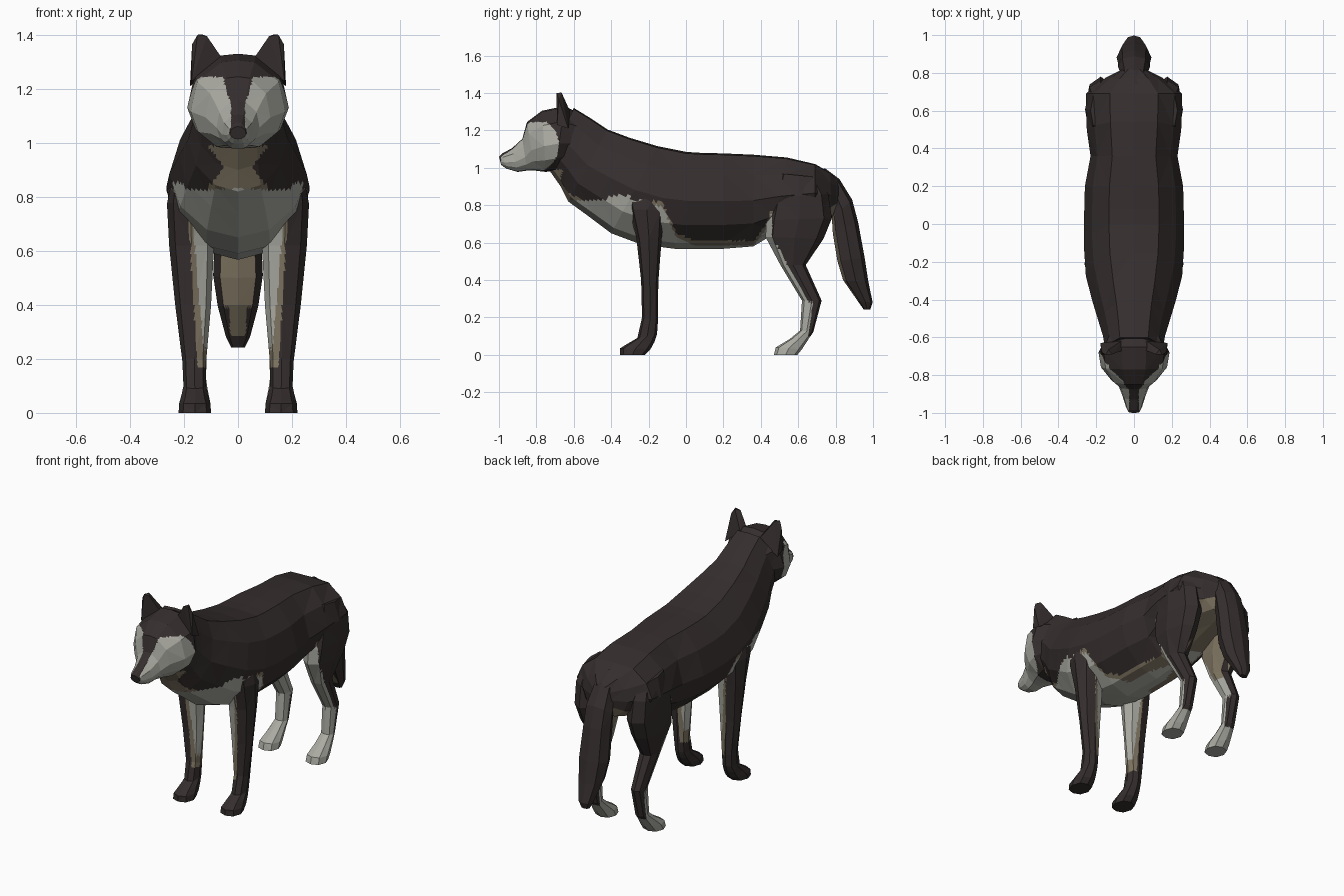
import bpy, bmesh, math

def material(name, rgb):
    m = bpy.data.materials.new(name)
    m.diffuse_color = (*rgb, 1)
    return m

MATS = [material("dark fur", (0.036, 0.027, 0.027)),
        material("pale fur", (0.40, 0.40, 0.36)),
        material("tan fur", (0.21, 0.175, 0.12))]
DARK, PALE, TAN = 0, 1, 2

def ring(half):
    """Mirror a half cross-section of (width, height) fractions."""
    return half + [(-u, t) for u, t in reversed(half[1:-1])]

TORSO = ring([(0, 1), (.5, .985), (.84, .78), (1, .5), (.84, .25), (.45, .06), (0, 0)])
HEAD = ring([(0, 1), (.35, .98), (.86, .76), (1, .42), (.84, .19), (.45, .02), (0, 0)])
LIMB = ring([(0, 1), (.72, .88), (1, .5), (.72, .12), (0, 0)])

def finish(name, bm, rule):
    bmesh.ops.recalc_face_normals(bm, faces=bm.faces)
    bm.normal_update()
    for f in bm.faces:
        f.material_index = rule(f.calc_center_median(), f.normal)
    me = bpy.data.meshes.new(name)
    bm.to_mesh(me)
    bm.free()
    for m in MATS:
        me.materials.append(m)
    ob = bpy.data.objects.new(name, me)
    bpy.context.collection.objects.link(ob)

def loft(name, sections, shape, rule, xc_sign=1, cuts=6):
    """Section: y,z of one edge, y,z of the opposite edge, half width, centre x."""
    bm = bmesh.new()
    rings = []
    for ya, za, yb, zb, hw, xc in sections:
        rings.append([bm.verts.new((xc_sign * (xc + u * hw), yb + (ya - yb) * t,
                                    zb + (za - zb) * t)) for u, t in shape])
    n = len(shape)
    for a, b in zip(rings, rings[1:]):
        for i in range(n):
            bm.faces.new((a[i], a[(i + 1) % n], b[(i + 1) % n], b[i]))
    # fine flat pieces so the fur markings get clean borders
    bmesh.ops.triangulate(bm, faces=bm.faces)
    bmesh.ops.subdivide_edges(bm, edges=bm.edges, cuts=cuts, use_grid_fill=True)
    bmesh.ops.holes_fill(bm, edges=[e for e in bm.edges if e.is_boundary], sides=0)
    finish(name, bm, rule)

def lerp_table(v, table):
    for (a, p), (b, q) in zip(table, table[1:]):
        if v <= b:
            return p + (q - p) * max(0, (v - a) / (b - a))
    return table[-1][1]

# Fur markings
def torso_rule(c, n):
    x = abs(c.x)
    if c.y < -.3 and c.z >= .83:
        if c.z < .99 and n.z < -.1 and x < .05 + .8 * abs(c.z - .91):
            return TAN
        return PALE if c.y > -.42 and c.z < .85 else DARK
    edge = lerp_table(c.y, [(-.3, .83), (-.13, .82), (-.05, .65), (.05, .61),
                            (.36, .61), (.42, .68), (.46, .78)])
    if c.y > .46:
        return TAN if n.z < -.35 and x < .16 else DARK
    if c.z > edge:
        return DARK
    return TAN if c.y > -.2 and c.z > edge - .025 else PALE

def head_rule(c, n):
    x = abs(c.x)
    if c.y < -.988 and c.z > 1.03:
        return DARK
    stripe = .026 + max(0, c.z - 1.14) * .3
    if x < stripe and c.z > 1.035 and n.z > -.2:
        return DARK
    inside = ((c.y + .83) / .15) ** 2 + ((c.z - 1.12) / .15) ** 2 < 1
    return PALE if c.z < 1.245 and (inside or c.y < -.83) else DARK

def front_leg_rule(c, n):
    x = abs(c.x)
    if c.z < .17:
        return DARK
    if x < .105 + .09 * c.z and c.z > .24:
        return PALE
    return TAN if x < .14 + .06 * c.z else DARK

def hind_leg_rule(c, n):
    inner = n.x * (1 if c.x > 0 else -1) < -.4
    if c.z < .1:
        return PALE
    if c.z < .28:
        return DARK if c.y > .652 + .16 * (c.z - .1) else PALE
    front = .43 + max(0, .63 - c.z) * .56
    if c.z < .76 and c.y < front + .03:
        return PALE
    if inner and c.y < front + .2:
        return TAN if c.z > .42 else PALE
    return DARK

def tail_rule(c, n):
    if n.y < -.5 and (.39 < c.z < .75 and abs(c.x) < .066 or .29 < c.z <= .39 and abs(c.x) < .03):
        return TAN
    return DARK

# Body and neck
loft("body", [
    (-.60, 1.32, -.74, 1.00, .15, 0), (-.51, 1.265, -.67, .90, .165, 0),
    (-.42, 1.205, -.63, .82, .185, 0), (-.30, 1.16, -.52, .74, .22, 0),
    (-.15, 1.115, -.40, .65, .255, 0), (0, 1.085, -.24, .59, .265, 0),
    (.08, 1.08, -.06, .567, .265, 0), (.2, 1.077, .2, .567, .26, 0),
    (.36, 1.07, .36, .58, .23, 0), (.54, 1.055, .46, .64, .25, 0),
    (.69, 1.02, .69, .71, .255, 0), (.77, .975, .78, .73, .15, 0),
    (.82, .93, .82, .78, .06, 0)], TORSO, torso_rule)

# Head and muzzle
loft("head", [
    (-.55, 1.28, -.62, 1.02, .14, 0), (-.65, 1.33, -.70, .985, .188, 0),
    (-.77, 1.305, -.75, .978, .175, 0), (-.85, 1.245, -.81, .985, .12, 0),
    (-.875, 1.155, -.85, .985, .08, 0), (-.93, 1.105, -.90, .978, .06, 0),
    (-.985, 1.075, -.96, .995, .042, 0), (-1.0, 1.06, -.988, 1.015, .03, 0)],
    HEAD, head_rule, cuts=8)

# Tail
loft("tail", [
    (.74, 1.0, .76, .88, .05, 0), (.82, .94, .77, .80, .07, 0),
    (.888, .83, .78, .73, .085, 0), (.92, .71, .785, .65, .085, 0),
    (.955, .52, .81, .50, .092, 0), (.975, .39, .84, .40, .075, 0),
    (.998, .28, .92, .285, .045, 0), (.985, .243, .95, .243, .025, 0)],
    LIMB, tail_rule)

# Legs and ears on both sides
FRONT_LEG = [
    (-.33, .90, -.11, .88, .05, .19), (-.305, .78, -.115, .77, .085, .178),
    (-.265, .62, -.13, .62, .083, .172), (-.24, .40, -.148, .39, .066, .166),
    (-.235, .20, -.15, .18, .044, .162), (-.26, .09, -.155, .11, .042, .16),
    (-.32, .055, -.168, .07, .05, .16), (-.352, .035, -.19, .03, .058, .16),
    (-.352, 0, -.22, 0, .06, .16)]
HIND_LEG = [
    (.50, .97, .70, .95, .05, .18), (.46, .84, .76, .86, .08, .178),
    (.43, .72, .78, .73, .083, .176), (.425, .63, .735, .62, .075, .172),
    (.505, .48, .64, .48, .052, .162), (.62, .29, .725, .29, .04, .156),
    (.61, .13, .68, .12, .038, .156), (.555, .085, .662, .095, .045, .158),
    (.48, .04, .62, .03, .058, .16), (.47, 0, .595, 0, .06, .16)]
EAR = [(.05, -.665, 1.30), (.172, -.69, 1.23), (.178, -.63, 1.21), (.06, -.615, 1.29),
       (.115, -.69, 1.395), (.15, -.692, 1.40), (.17, -.68, 1.365), (.135, -.665, 1.402)]

for s, side in ((1, "right"), (-1, "left")):
    loft("front_leg_" + side, FRONT_LEG, LIMB, front_leg_rule, s)
    loft("hind_leg_" + side, HIND_LEG, LIMB, hind_leg_rule, s)
    bm = bmesh.new()
    for x, y, z in EAR:
        bm.verts.new((s * x, y, z))
    bmesh.ops.convex_hull(bm, input=bm.verts)
    finish("ear_" + side, bm, lambda c, n: DARK)
